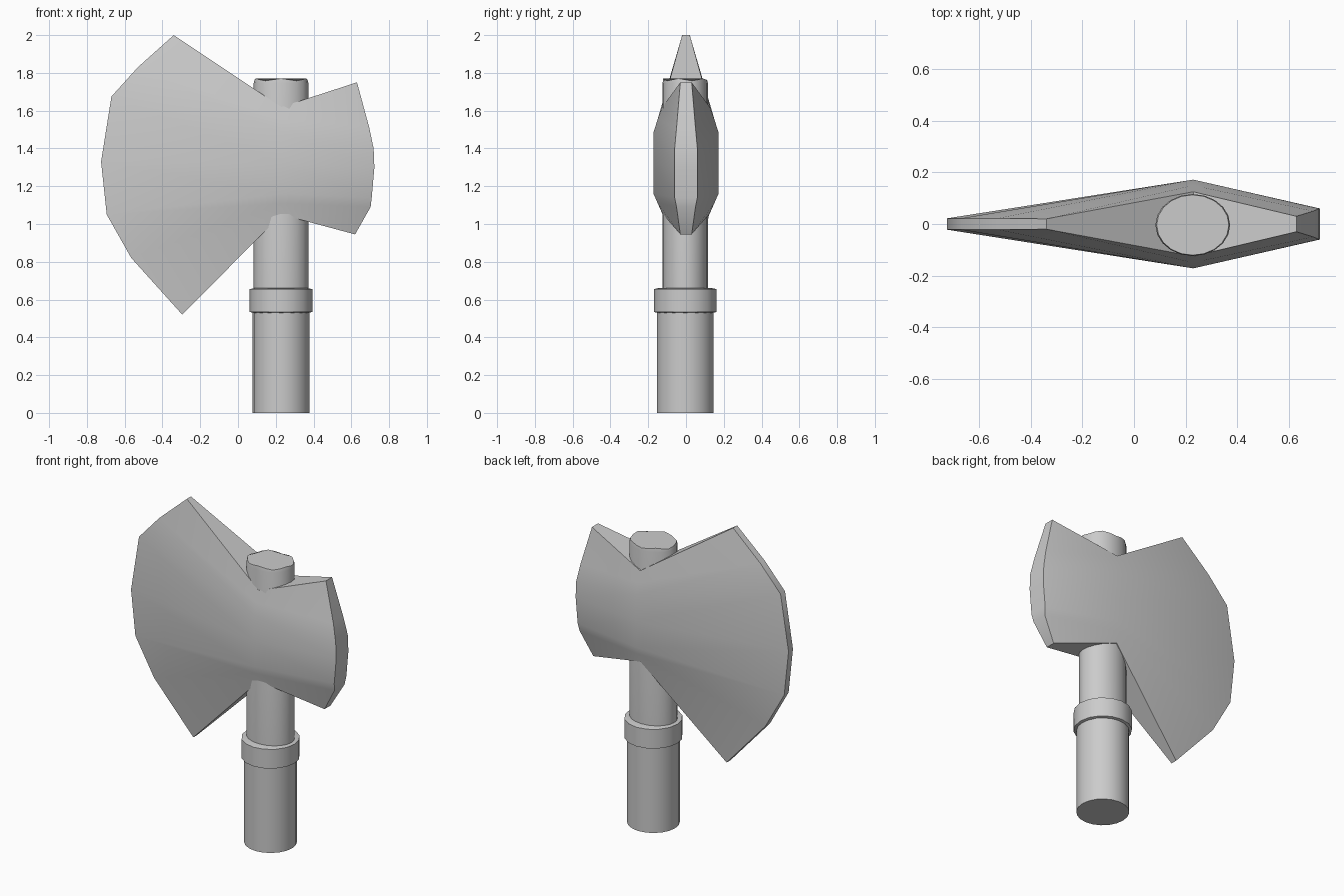
import bpy, bmesh, math

if "Cube" in bpy.data.objects:
    bpy.data.objects.remove(bpy.data.objects["Cube"])

AX, AY = 0.228, -0.004   # handle axis


def finish(bm, name, angle):
    bmesh.ops.recalc_face_normals(bm, faces=bm.faces)
    me = bpy.data.meshes.new(name)
    bm.to_mesh(me)
    bm.free()
    ob = bpy.data.objects.new(name, me)
    bpy.context.collection.objects.link(ob)
    bpy.ops.object.select_all(action='DESELECT')
    ob.select_set(True)
    bpy.context.view_layer.objects.active = ob
    bpy.ops.object.shade_smooth_by_angle(angle=math.radians(angle))
    return ob


def tube(name, rings, sides, wobble=0.0):
    """Stack of elliptical rings (rx, ry, z), capped at both ends."""
    bm = bmesh.new()
    loops = []
    for k, (rx, ry, z) in enumerate(rings):
        dz = wobble if k == len(rings) - 1 else 0
        loops.append([bm.verts.new((AX + rx * math.cos(a), AY + ry * math.sin(a),
                                    z - dz * (0.5 + 0.5 * math.sin(5 * a))))
                      for a in (2 * math.pi * i / sides for i in range(sides))])
    for lo, hi in zip(loops, loops[1:]):
        for i in range(sides):
            j = (i + 1) % sides
            bm.faces.new((lo[i], lo[j], hi[j], hi[i]))
    bm.faces.new(loops[0][::-1])
    bm.faces.new(loops[-1])
    return finish(bm, name, 40)


# Handle: thick grip, collar, and shaft passing through the head
tube("grip", [(0.15, 0.15, 0), (0.15, 0.15, 0.56)], 20)
tube("collar", [(0.15, 0.15, 0.53), (0.166, 0.166, 0.535), (0.166, 0.166, 0.655),
                (0.145, 0.145, 0.66)], 16)
tube("shaft", [(0.145, 0.12, 0.55), (0.145, 0.12, 1.745), (0.14, 0.117, 1.77)], 20, 0.012)

# Axe head: columns from cutting edge to eye to butt, each point (x, half thickness, z)
edge = [(-0.34, 0.02, 2.0), (-0.53, 0.022, 1.83), (-0.67, 0.022, 1.675), (-0.725, 0.022, 1.33),
        (-0.695, 0.022, 1.05), (-0.565, 0.022, 0.82), (-0.295, 0.02, 0.52)]
eye = [(0.23, 0.125, 1.62), (0.23, 0.15, 1.555), (0.23, 0.172, 1.485), (0.23, 0.172, 1.32),
       (0.23, 0.172, 1.16), (0.23, 0.15, 1.11), (0.23, 0.122, 1.05)]
butt = [(0.63, 0.03, 1.75), (0.695, 0.05, 1.51), (0.718, 0.06, 1.40), (0.722, 0.06, 1.30),
        (0.708, 0.06, 1.14), (0.702, 0.05, 1.09), (0.62, 0.03, 0.945)]
bm = bmesh.new()
sheets = [[[bm.verts.new((x, s * y, z)) for x, y, z in col] for col in (edge, eye, butt)]
          for s in (-1, 1)]
for sheet in sheets:
    for a, b in zip(sheet, sheet[1:]):
        for i in range(6):
            bm.faces.new((a[i], a[i + 1], b[i + 1], b[i]))
front, back = sheets
for c in (0, 2):            # edge and butt strips
    for i in range(6):
        bm.faces.new((front[c][i], front[c][i + 1], back[c][i + 1], back[c][i]))
for r in (0, 6):            # top and bottom strips
    for c in (0, 1):
        bm.faces.new((front[c][r], front[c + 1][r], back[c + 1][r], back[c][r]))
finish(bm, "axe_head", 35)
